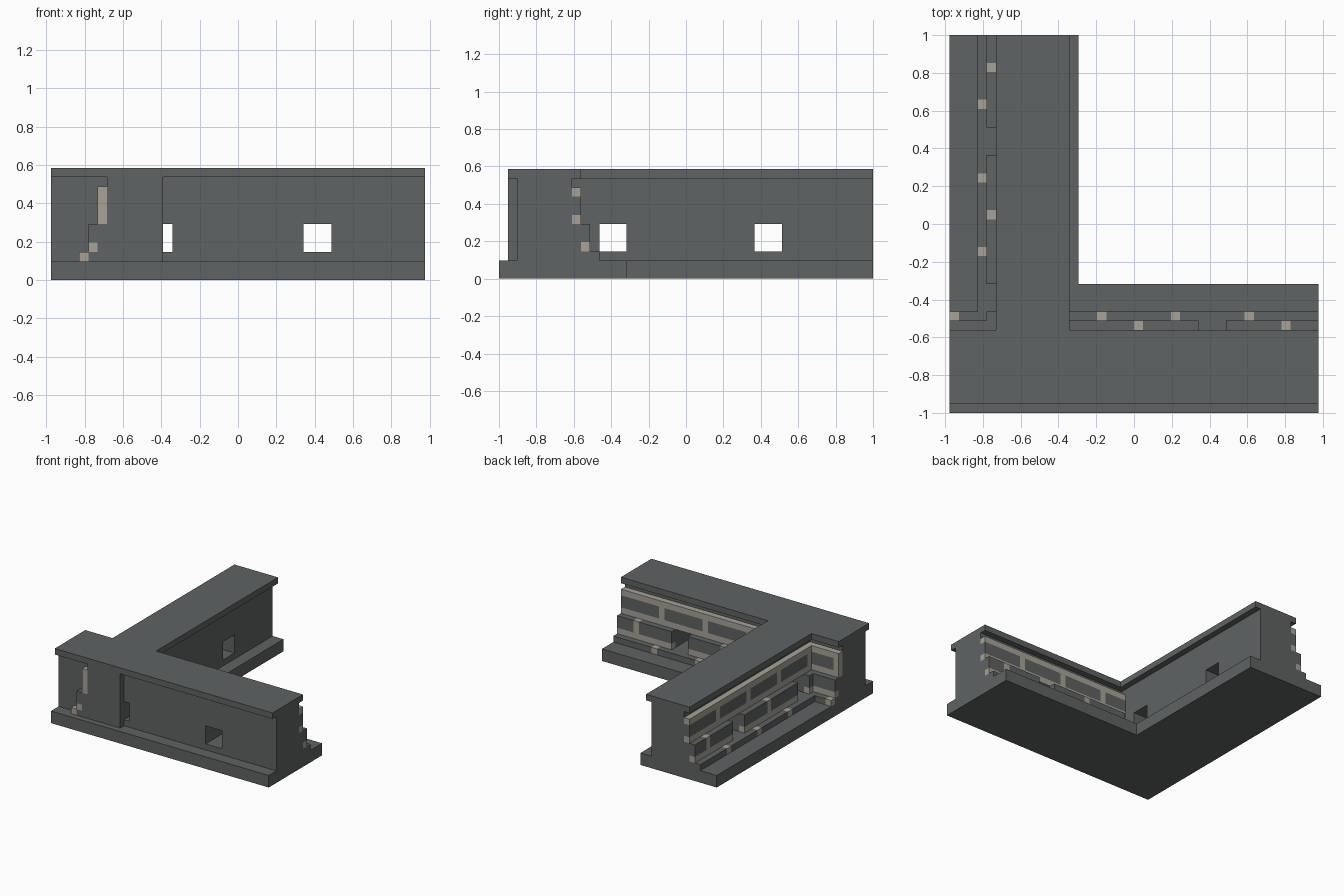
import bpy, bmesh

if "Cube" in bpy.data.objects:
    bpy.data.objects.remove(bpy.data.objects["Cube"])

U = 2 / 41                      # one grid cell; the model is 40 x 41 x 12 cells


def material(name, rgb):
    m = bpy.data.materials.new(name)
    m.diffuse_color = (*rgb, 1)
    m.use_nodes = True
    m.node_tree.nodes["Principled BSDF"].inputs["Base Color"].default_value = m.diffuse_color
    return m


STONE = material("dark_stone", (0.115, 0.125, 0.125))
MORTAR = material("pale_mortar", (0.39, 0.365, 0.31))


def finish(name, bm, mat):
    bmesh.ops.recalc_face_normals(bm, faces=bm.faces)
    for v in bm.verts:          # grid cells to model units
        v.co = ((v.co.x - 20) * U, (v.co.y - 20.5) * U, v.co.z * U)
    me = bpy.data.meshes.new(name)
    bm.to_mesh(me)
    bm.free()
    me.materials.append(mat)
    ob = bpy.data.objects.new(name, me)
    bpy.context.collection.objects.link(ob)


def boxes(name, items, mat):
    """Items are (x0, x1, y0, y1, z0, z1) in cells."""
    bm = bmesh.new()
    for x0, x1, y0, y1, z0, z1 in items:
        vs = bmesh.ops.create_cube(bm, size=1)["verts"]
        for v in vs:
            v.co = (x1 if v.co.x > 0 else x0, y1 if v.co.y > 0 else y0,
                    z1 if v.co.z > 0 else z0)
    finish(name, bm, mat)


def slab(name, outline, z0, z1):
    bm = bmesh.new()
    f = bm.faces.new([bm.verts.new((x, y, z0)) for x, y in outline])
    ext = bmesh.ops.extrude_face_region(bm, geom=[f], use_keep_orig=True)["geom"]
    for v in ext:
        if isinstance(v, bmesh.types.BMVert):
            v.co.z = z1
    finish(name, bm, STONE)


# Floor plinth and top capping
slab("base", [(0, 0), (40, 0), (40, 14), (14, 14), (14, 41), (0, 41)], 0, 2)
slab("top_cap", [(0, 1), (40, 1), (40, 9), (13, 9), (13, 41), (5, 41), (5, 9), (0, 9)], 11, 12)


def spans(a, b, holes):
    """Solid stretches of a..b between the window holes."""
    out = []
    for h0, h1 in holes:
        if a < h1 and h0 < b:
            if h0 > a:
                out.append((a, h0))
            a = h1
    return out + [(a, b)]


SIDE_HOLES = [(11, 14), (28, 31)]      # along y
FRONT_HOLES = [(12, 13), (27, 30)]     # along x


def core(a, b, holes):
    """Plain wall with square windows between z 3 and 6."""
    solid = [(p, q, 3, 6) for p, q in spans(a, b, holes)]
    return [(a, b, 2, 3), (a, b, 6, 11)] + solid


boxes("side_wall", [(6, 12, a, b, z0, z1) for a, b, z0, z1 in core(1, 41, SIDE_HOLES)], STONE)
boxes("front_wall", [(a, b, 2, 8, z0, z1) for a, b, z0, z1 in core(12, 40, FRONT_HOLES)], STONE)
boxes("front_wall_stub", [(0, 6, 2, 8, 2, 11)], STONE)

# Stepped brick courses: z range, outward depth, joint shift, mortar rows, windowed
COURSES = [(2, 3, 3, 0, (), False), (3, 6, 2, 4, (3,), True), (6, 10, 1, 0, (6, 9), False)]


def side(a, b, d0, d1, z0, z1):        # faces -x
    return (6 - d1, 6 - d0, a, b, z0, z1)


def front(a, b, d0, d1, z0, z1):       # faces +y
    return (a, b, 8 + d0, 8 + d1, z0, z1)


def bricks(name, place, start, end, phase, holes, corner=False):
    stone, mortar = [], []
    for z0, z1, depth, shift, rows, windowed in COURSES:
        stop = 6 - depth if corner else end
        z_lo = z0 + 1 if rows else z0              # brick height between mortar rows
        z_hi = z1 - 1 if len(rows) == 2 else z1
        for a, b in spans(start, stop, holes if windowed else []):
            if depth > 1:
                stone.append(place(a, b, 0, depth - 1, z0, z1))
            for r in rows:
                mortar.append(place(a, b, depth - 1, depth, r, r + 1))
            joints = [(j, j + 1) for j in range(a, b) if j % 8 == (phase + shift) % 8]
            for p, q in joints:
                mortar.append(place(p, q, depth - 1, depth, z_lo, z_hi))
            for p, q in spans(a, b, joints):
                if q > p:
                    stone.append(place(p, q, depth - 1, depth, z_lo, z_hi))
    boxes(name + "_bricks", stone, STONE)
    boxes(name + "_mortar", mortar, MORTAR)


bricks("side_wall", side, 8, 41, 1, SIDE_HOLES)
bricks("side_wall_front_end", side, 1, 2, 1, [])
bricks("front_wall", front, 12, 40, 0, FRONT_HOLES)
bricks("stub", front, 0, 6, 0, [], corner=True)
